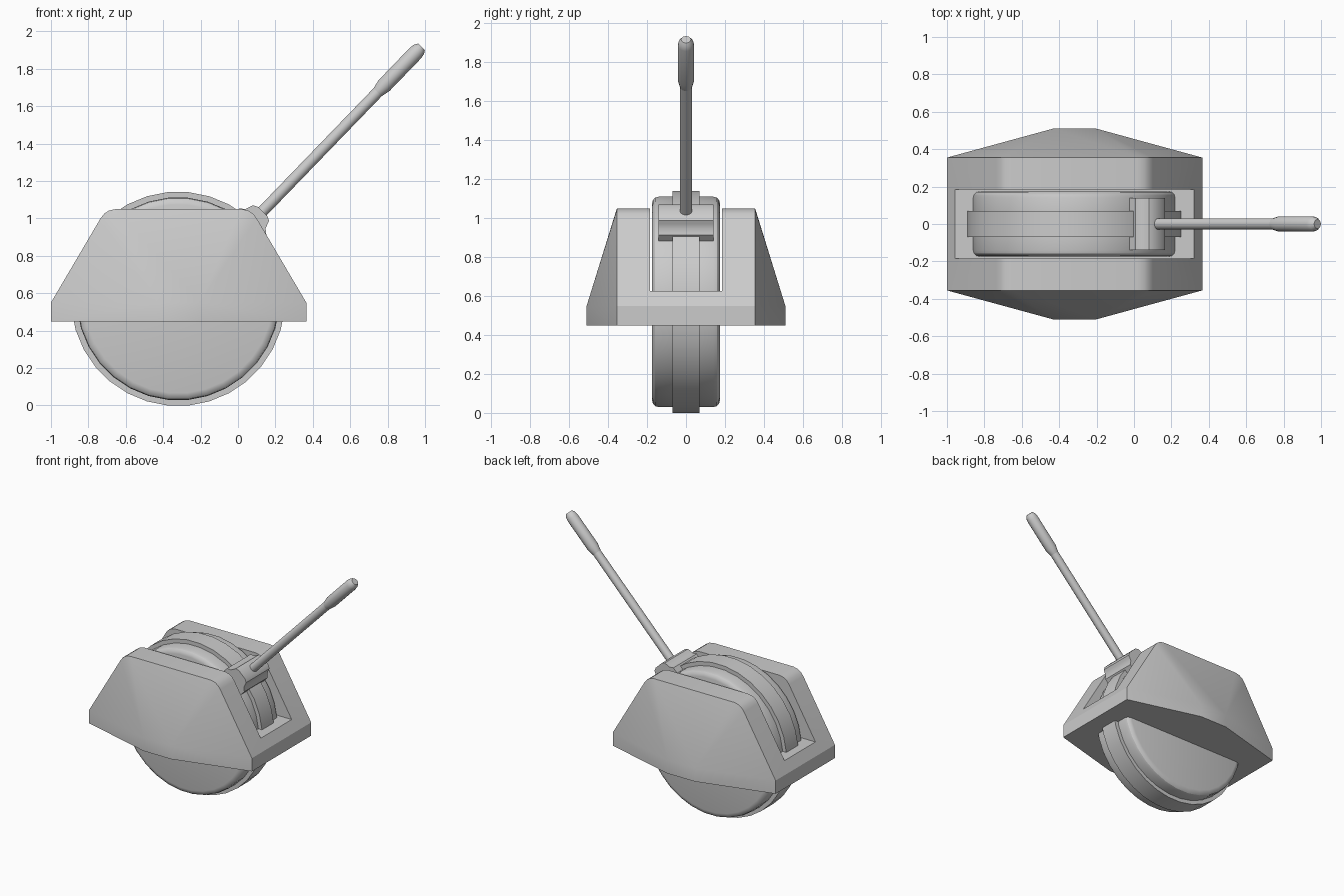
import bpy, bmesh, math

if "Cube" in bpy.data.objects:
    bpy.data.objects.remove(bpy.data.objects["Cube"])

grey = bpy.data.materials.new("plain grey")
grey.diffuse_color = (0.6, 0.6, 0.6, 1)
grey.use_nodes = True
grey.node_tree.nodes["Principled BSDF"].inputs["Base Color"].default_value = grey.diffuse_color

CENTRE = (-0.32, 0, 0.57)          # wheel axle
TILT = math.radians(44)            # lever lean from vertical


def finish(name, bm, loc=(0, 0, 0), rot=(0, 0, 0), angle=30):
    bmesh.ops.recalc_face_normals(bm, faces=bm.faces)
    me = bpy.data.meshes.new(name)
    bm.to_mesh(me)
    bm.free()
    ob = bpy.data.objects.new(name, me)
    bpy.context.collection.objects.link(ob)
    ob.location, ob.rotation_euler = loc, rot
    me.materials.append(grey)
    smooth(ob, angle)
    return ob


def smooth(ob, angle):
    bpy.ops.object.select_all(action='DESELECT')
    ob.select_set(True)
    bpy.context.view_layer.objects.active = ob
    bpy.ops.object.shade_smooth_by_angle(angle=math.radians(angle))


def lathe(name, profile, sides, **kw):
    """Turn (radius, height) points around the local z axis, with flat caps."""
    bm = bmesh.new()
    rings = []
    for r, h in profile:
        rings.append([bm.verts.new((r * math.cos((i + 0.5) * math.tau / sides),
                                    r * math.sin((i + 0.5) * math.tau / sides), h))
                      for i in range(sides)])
    for a, b in zip(rings, rings[1:]):
        for i in range(sides):
            j = (i + 1) % sides
            bm.faces.new((a[i], a[j], b[j], b[i]))
    bm.faces.new(rings[0])
    bm.faces.new(rings[-1])
    return finish(name, bm, **kw)


# Wheel: rounded drum with a raised centre band
half = [(0.505, 0.175), (0.525, 0.17), (0.538, 0.158), (0.543, 0.14),
        (0.543, 0.07), (0.573, 0.07)]
lathe("wheel", half + [(r, -h) for r, h in reversed(half)], 32,
      loc=CENTRE, rot=(math.pi / 2, 0, 0))

# Housing: hull of the tapered end profile and the side bulges
MID = -0.3175
half = [(0.6825, 0.45), (0.6825, 0.55), (0.4175, 1.0), (0.398, 1.025),
        (0.372, 1.042), (0.335, 1.05)]
bm = bmesh.new()
for sy in (-1, 1):
    for sx in (-1, 1):
        for x, z in half:
            bm.verts.new((MID + sx * x, sy * 0.355, z))
        for z in (0.45, 0.55):
            bm.verts.new((MID + sx * 0.115, sy * 0.51, z))
bmesh.ops.convex_hull(bm, input=bm.verts)
bmesh.ops.dissolve_limit(bm, angle_limit=0.002, verts=bm.verts, edges=bm.edges)
housing = finish("housing", bm)

# Slot through the housing for the wheel
bm = bmesh.new()
bmesh.ops.create_cube(bm, size=1)
bmesh.ops.scale(bm, vec=(2, 0.37, 1), verts=bm.verts)
cutter = finish("slot_cutter", bm, loc=(MID, 0, 1.125))
cutter.hide_render = True
mod = housing.modifiers.new("slot", 'BOOLEAN')
mod.operation, mod.solver, mod.object = 'DIFFERENCE', 'EXACT', cutter
bpy.context.view_layer.objects.active = housing
bpy.ops.object.modifier_apply(modifier="slot")
bpy.data.objects.remove(cutter)
smooth(housing, 30)

# Lever mount: saddle on the wheel, local z points along the lever
side = [(0.1, 0.53), (0.1, 0.575), (0.075, 0.595), (0.066, 0.62),
        (0.06, 0.638), (0.035, 0.65)]
outline = side + [(-x, z) for x, z in reversed(side)]
bm = bmesh.new()
face = bm.faces.new([bm.verts.new((x, -0.14, z)) for x, z in outline])
ext = bmesh.ops.extrude_face_region(bm, geom=[face])
bmesh.ops.translate(bm, vec=(0, 0.28, 0),
                    verts=[v for v in ext["geom"] if isinstance(v, bmesh.types.BMVert)])
finish("lever_mount", bm, loc=CENTRE, rot=(0, TILT, 0), angle=40)

# Lever rod and grip
lathe("lever_rod", [(0.031, 0.6), (0.031, 1.56)], 16,
      loc=CENTRE, rot=(0, TILT, 0))
lathe("lever_grip", [(0.031, 1.535), (0.042, 1.585), (0.042, 1.83),
                     (0.037, 1.855), (0.025, 1.873)], 16,
      loc=CENTRE, rot=(0, TILT, 0), angle=40)
